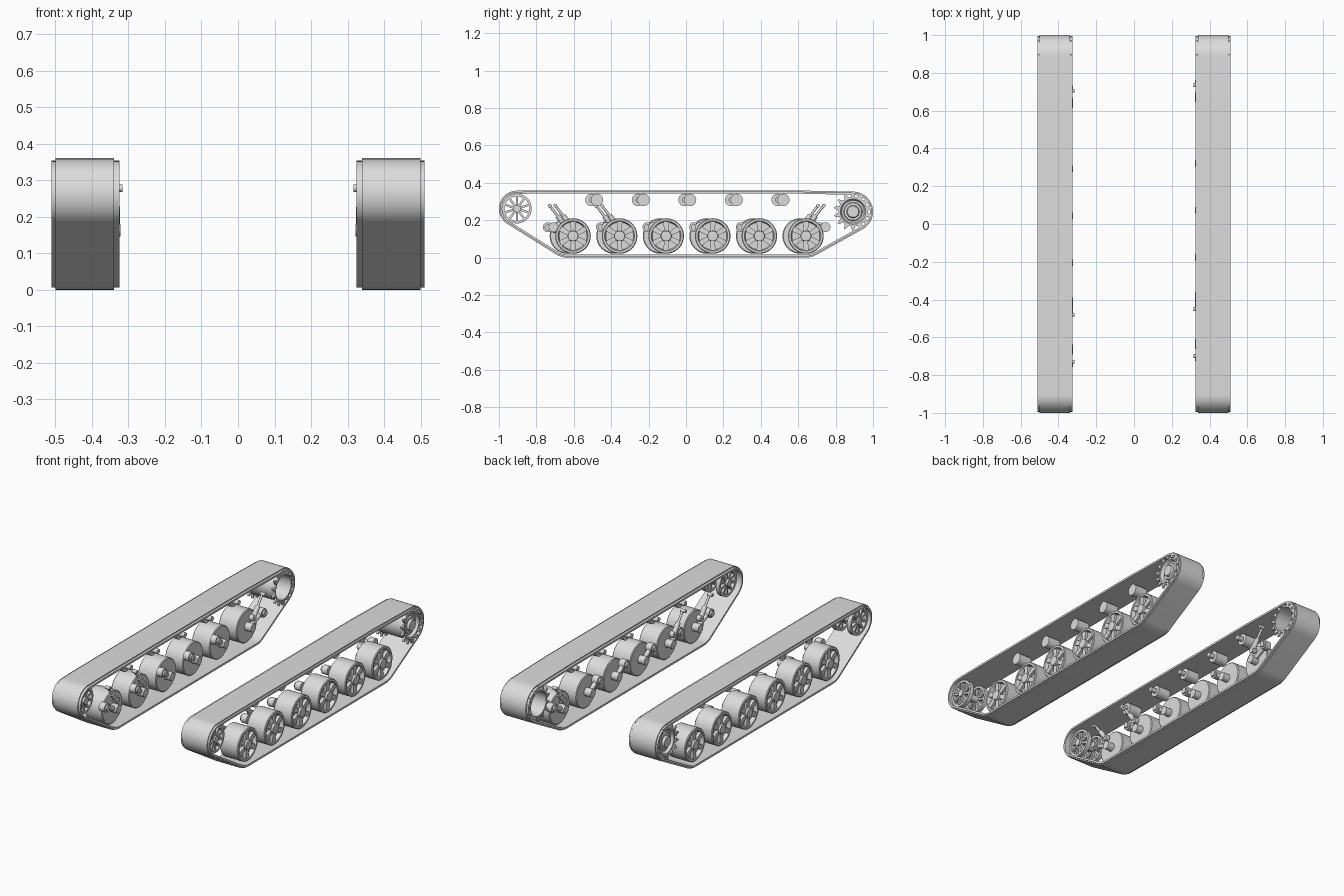
import bpy, bmesh, math
from mathutils import Vector, Matrix
from mathutils.geometry import convex_hull_2d

if "Cube" in bpy.data.objects:
    bpy.data.objects.remove(bpy.data.objects["Cube"])

grey = bpy.data.materials.new("plain_grey")
grey.use_nodes = True
grey.diffuse_color = (0.72, 0.72, 0.72, 1)
grey.node_tree.nodes["Principled BSDF"].inputs["Base Color"].default_value = (0.72, 0.72, 0.72, 1)


def finish(name, bm, side):
    """Turn a part drawn on the +x side into an object on the given side."""
    bmesh.ops.transform(bm, matrix=Matrix.Diagonal((side, 1, 1, 1)), verts=bm.verts)
    bmesh.ops.recalc_face_normals(bm, faces=bm.faces)
    mesh = bpy.data.meshes.new(name)
    bm.to_mesh(mesh)
    bm.free()
    mesh.materials.append(grey)
    mesh.shade_smooth()
    mesh.set_sharp_from_angle(angle=math.radians(32))
    obj = bpy.data.objects.new(name, mesh)
    bpy.context.collection.objects.link(obj)


def lathe(bm, y, z, profile, closed=False, segments=40):
    """Revolve (radius, x) points about an axle parallel to x."""
    rings = []
    for r, x in profile:
        count = segments if r > 0 else 1
        angles = [math.tau * i / segments for i in range(count)]
        rings.append([bm.verts.new((x, y + r * math.cos(a), z + r * math.sin(a))) for a in angles])
    pairs = list(zip(rings, rings[1:]))
    if closed:
        pairs.append((rings[-1], rings[0]))
    for a, b in pairs:
        for i in range(segments):
            j = (i + 1) % segments
            quad = [a[i % len(a)], a[j % len(a)], b[j % len(b)], b[i % len(b)]]
            bm.faces.new(list(dict.fromkeys(quad)))


def drum(bm, y, z, r, x0, x1, segments=24):
    lathe(bm, y, z, [(0, x0), (r, x0), (r, x1), (0, x1)], segments=segments)


def rod(bm, start, end, r):
    a, b = Vector(start), Vector(end)
    turn = (b - a).to_track_quat('Z', 'Y').to_matrix().to_4x4()
    bmesh.ops.create_cone(bm, cap_ends=True, segments=14, radius1=r, radius2=r,
                          depth=(b - a).length, matrix=Matrix.Translation((a + b) / 2) @ turn)


def radial_bars(bm, y, z, count, r0, r1, w0, w1, x0, x1):
    """Tapered bars around an axle, used for spokes and teeth."""
    for i in range(count):
        a = math.tau * (i + 0.5) / count
        out, across = Vector((0, math.cos(a), math.sin(a))), Vector((0, -math.sin(a), math.cos(a)))
        ends = []
        for x in (x0, x1):
            c = Vector((x, y, z))
            ends.append([bm.verts.new(c + out * r + across * w) for r, w in
                         ((r0, -w0), (r1, -w1), (r1, w1), (r0, w0))])
        for k in range(4):
            m = (k + 1) % 4
            bm.faces.new((ends[0][k], ends[0][m], ends[1][m], ends[1][k]))
        bm.faces.new(ends[0])
        bm.faces.new(ends[1])


# Circles (y, z, radius) that the track is wrapped around
IDLER = (-0.904, 0.262)
SPROCKET = (0.893, 0.246)
WRAP = [(*IDLER, 0.096), (*SPROCKET, 0.107), (-0.633, 0.118, 0.118), (0.64, 0.118, 0.118),
        (-0.76, 0.33, 0.03), (0.56, 0.33, 0.03)]

# Outline of the wrap as (circle centre, outward direction, radius)
samples = [(Vector((y, z)), Vector((math.cos(math.tau * i / 72), math.sin(math.tau * i / 72))), r)
           for y, z, r in WRAP for i in range(72)]
OUTLINE = [samples[i] for i in convex_hull_2d([c + d * r for c, d, r in samples])]


def belt(bm, x0, x1, outer, inner):
    """Hollow band between two insets of the outline, open through the middle."""
    rows = []
    for x, inset in ((x0, outer), (x1, outer), (x1, inner), (x0, inner)):
        points = [c + d * (r - inset) for c, d, r in OUTLINE]
        rows.append([bm.verts.new((x, p.x, p.y)) for p in points])
    for k in range(4):
        a, b = rows[k - 1], rows[k]
        for i in range(len(a)):
            bm.faces.new((a[i - 1], a[i], b[i], b[i - 1]))


for side, label, shift in ((1, "left", 0.0), (-1, "right", -0.03)):
    # Track: wide belt with a narrower raised tread
    bm = bmesh.new()
    belt(bm, 0.325, 0.511, 0.006, 0.017)
    finish(label + "_track_belt", bm, side)
    bm = bmesh.new()
    belt(bm, 0.339, 0.50, 0.0, 0.008)
    finish(label + "_track_tread", bm, side)

    # Front idler: two spoked rims on one hub
    bm = bmesh.new()
    drum(bm, *IDLER, 0.02, 0.35, 0.495)
    for x in (0.36, 0.465):
        lathe(bm, *IDLER, [(0.066, x), (0.079, x), (0.079, x + 0.025), (0.066, x + 0.025)], True)
        radial_bars(bm, *IDLER, 10, 0.015, 0.068, 0.006, 0.006, x + 0.004, x + 0.021)
    finish(label + "_idler", bm, side)

    # Rear sprocket: open drum, stepped outer disc and two toothed rings
    bm = bmesh.new()
    lathe(bm, *SPROCKET, [(0, 0.46), (0.07, 0.46), (0.07, 0.33), (0.079, 0.33), (0.079, 0.5),
                          (0.068, 0.5), (0.06, 0.484), (0.05, 0.484), (0.046, 0.492),
                          (0.034, 0.492), (0.03, 0.506), (0, 0.506)])
    for x in (0.328, 0.496):
        radial_bars(bm, *SPROCKET, 14, 0.076, 0.103, 0.013, 0.003, x, x + 0.012)
    finish(label + "_sprocket", bm, side)

    # Return rollers with axle stubs
    for i in range(5):
        y = -0.476 + 0.249 * i + shift
        bm = bmesh.new()
        drum(bm, y, 0.309, 0.033, 0.37, 0.45)
        drum(bm, y, 0.309, 0.014, 0.335, 0.37)
        finish(f"{label}_return_roller_{i + 1}", bm, side)

    for i in range(6):
        y, z = -0.604 + 0.249 * i + shift, 0.116
        # Road wheel: dished drum with six spokes
        bm = bmesh.new()
        lathe(bm, y, z, [(0, 0.37), (0.09, 0.37), (0.095, 0.374), (0.095, 0.484), (0.091, 0.488),
                         (0.08, 0.488), (0.074, 0.466), (0.03, 0.466), (0.027, 0.494), (0, 0.496)])
        radial_bars(bm, y, z, 6, 0.022, 0.079, 0.011, 0.015, 0.46, 0.483)
        finish(f"{label}_road_wheel_{i + 1}", bm, side)

        # Swing arm: trailing, but reversed on the last wheel
        way = 1 if i == 5 else -1
        reach = 0.105 if i in (0, 5) else 0.07
        py, pz = y + way * reach, z + 0.047
        bm = bmesh.new()
        drum(bm, y, z, 0.024, 0.328, 0.372)
        rod(bm, (0.351, y, z), (0.351, py, pz), 0.013)
        drum(bm, py, pz, 0.026, 0.332, 0.368)
        drum(bm, py, pz, 0.017, 0.322, 0.334)
        finish(f"{label}_swing_arm_{i + 1}", bm, side)

        # Shock absorbers on the first two and the last wheels
        if i in (0, 1, 5):
            foot = Vector((0.336, y + way * 0.01, 0.17))
            head = Vector((0.336, y + way * 0.095, 0.278))
            bm = bmesh.new()
            rod(bm, foot, foot.lerp(head, 0.5), 0.014)
            rod(bm, foot, head, 0.007)
            drum(bm, foot.y, foot.z, 0.018, 0.326, 0.352)
            drum(bm, head.y, head.z, 0.01, 0.316, 0.346)
            finish(f"{label}_shock_absorber_{i + 1}", bm, side)
